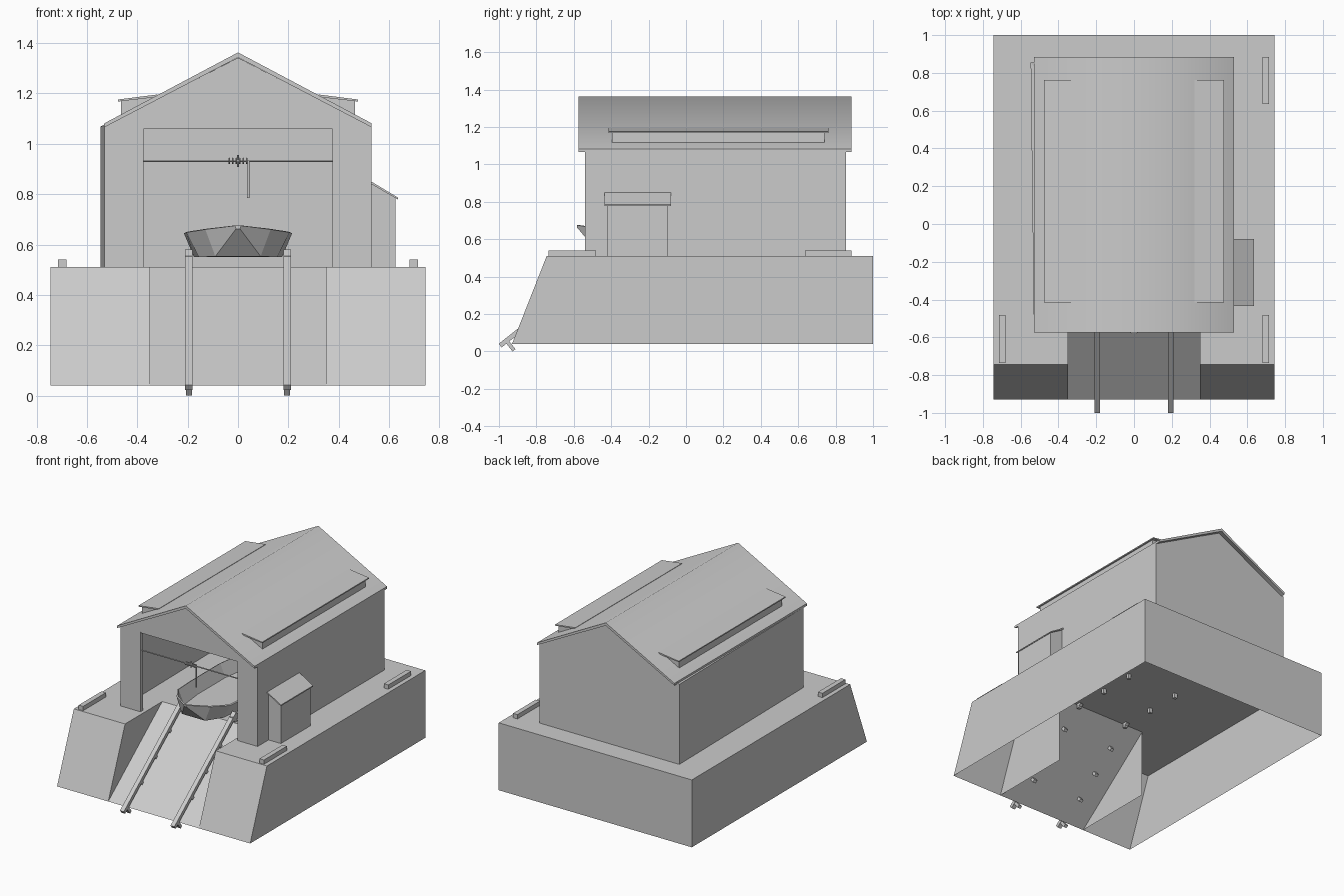
import bpy, bmesh
from math import radians, atan2, hypot, pi
from mathutils import Vector

if "Cube" in bpy.data.objects:
    bpy.data.objects.remove(bpy.data.objects["Cube"])


def mesh(name, polys, thick=0.0):
    """Shell from polygons given as point lists; shared points are welded."""
    bm = bmesh.new()
    for p in polys:
        bm.faces.new([bm.verts.new(v) for v in p])
    bmesh.ops.remove_doubles(bm, verts=bm.verts, dist=1e-4)
    bmesh.ops.recalc_face_normals(bm, faces=bm.faces)
    me = bpy.data.meshes.new(name)
    bm.to_mesh(me)
    bm.free()
    ob = bpy.data.objects.new(name, me)
    bpy.context.collection.objects.link(ob)
    if thick:
        m = ob.modifiers.new("thickness", 'SOLIDIFY')
        m.thickness = thick
        m.offset = -1
    return ob


def extrude(name, prof, y0, y1):
    """Closed (x, z) profile extruded along y."""
    a = [(x, y0, z) for x, z in prof]
    b = [(x, y1, z) for x, z in prof]
    n = len(prof)
    sides = [[a[i], a[(i + 1) % n], b[(i + 1) % n], b[i]] for i in range(n)]
    return mesh(name, [a[::-1], b] + sides)


def box(name, x0, x1, y0, y1, z0, z1):
    return extrude(name, [(x0, z0), (x1, z0), (x1, z1), (x0, z1)], y0, y1)


def rod(name, p, q, r, sides=12):
    p, q = Vector(p), Vector(q)
    bpy.ops.mesh.primitive_cylinder_add(vertices=sides, radius=r, depth=(q - p).length,
                                        location=(p + q) / 2)
    ob = bpy.context.object
    ob.rotation_euler = (q - p).to_track_quat('Z', 'Y').to_euler()
    ob.name = name
    bpy.ops.object.shade_smooth_by_angle(angle=radians(40))
    return ob


# Quay base: hollow shell, open below, notched by the slipway
X, C = 0.745, 0.35
LOW, TOP = 0.04, 0.51
YF, YT, YC, YB = -0.93, -0.745, -0.335, 1.0
polys = [
    [(-X, YT, TOP), (-C, YT, TOP), (-C, YC, TOP), (C, YC, TOP),
     (C, YT, TOP), (X, YT, TOP), (X, YB, TOP), (-X, YB, TOP)],
    [(-X, YB, LOW), (X, YB, LOW), (X, YB, TOP), (-X, YB, TOP)],
]
for s in (-1, 1):
    polys += [
        [(s*X, YF, LOW), (s*X, YB, LOW), (s*X, YB, TOP), (s*X, YT, TOP)],
        [(s*X, YF, LOW), (s*C, YF, LOW), (s*C, YT, TOP), (s*X, YT, TOP)],
        [(s*C, YF, LOW), (s*C, YC, LOW), (s*C, YC, TOP), (s*C, YT, TOP)],
    ]
mesh("quay_base", polys)
mesh("slipway_ramp", [[(-C, YF, LOW), (C, YF, LOW), (C, YC, TOP), (-C, YC, TOP)]])

# Rails and their chairs on the ramp and on the boathouse floor
ramp_len = hypot(YC - YF, TOP - LOW)
ramp_ang = atan2(TOP - LOW, YC - YF)
for side, x in (("left", -0.195), ("right", 0.195)):
    ramp_parts = [box("ramp_rail_" + side, -0.015, 0.015, -0.055, ramp_len + 0.055, 0.02, 0.045)]
    for i in range(5):
        s = -0.0126 + i * 0.197
        ramp_parts.append(box("ramp_rail_chair_" + side, -0.012, 0.012, s - 0.01, s + 0.01,
                              -0.033, 0.02))
    for ob in ramp_parts:
        ob.location = (x, YF, LOW)
        ob.rotation_euler.x = ramp_ang
    box("floor_rail_" + side, x - 0.015, x + 0.015, YC - 0.02, 0.72, TOP + 0.02, TOP + 0.045)
    for i in range(5):
        y = -0.32 + 0.25 * i
        box("floor_rail_chair_" + side, x - 0.012, x + 0.012, y - 0.01, y + 0.01,
            TOP - 0.033, TOP + 0.02)

# Boathouse walls with the wide front doorway (rear left corner slightly splayed)
W, BL, D, EAVE, RIDGE = 0.53, -0.547, 0.375, 1.068, 1.342
F, B = -0.54, 0.855
mesh("boathouse_walls", [
    [(-W, F, TOP), (-D, F, TOP), (-D, F, EAVE), (D, F, EAVE), (D, F, TOP), (W, F, TOP),
     (W, F, EAVE), (0, F, RIDGE), (-W, F, EAVE)],
    [(BL, B, TOP), (W, B, TOP), (W, B, EAVE), (0, B, RIDGE), (BL, B, EAVE)],
    [(-W, F, TOP), (BL, B, TOP), (BL, B, EAVE), (-W, F, EAVE)],
    [(W, F, TOP), (W, B, TOP), (W, B, EAVE), (W, F, EAVE)],
], 0.03)
box("door_header", -D, D, F + 0.005, F + 0.03, 1.058, 1.07)

# Gable roof
roof = extrude("gable_roof", [(-W, 1.066), (0, 1.343), (W, 1.066), (W, 1.082), (0, 1.363),
                              (-W, 1.082)], -0.575, 0.885)
bpy.context.view_layer.objects.active = roof
roof.select_set(True)
bpy.ops.object.shade_smooth_by_angle(angle=radians(60))
roof.select_set(False)

# Long low dormers on both slopes
for s, side in ((-1, "left"), (1, "right")):
    extrude("dormer_" + side, [(s*0.465, 1.10), (s*0.465, 1.172), (s*0.34, 1.185),
                               (s*0.34, 1.168)], -0.395, 0.74)
    extrude("dormer_roof_" + side, [(s*0.477, 1.168), (s*0.477, 1.176), (s*0.32, 1.196),
                                    (s*0.32, 1.186)], -0.415, 0.762)

# Lean-to on the right wall
extrude("lean_to", [(W, TOP), (0.625, TOP), (0.625, 0.786), (W, 0.842)], -0.42, -0.095)
extrude("lean_to_roof", [(W, 0.840), (0.635, 0.779), (0.635, 0.787), (W, 0.850)], -0.435, -0.08)

# Kerb blocks on the quay
for name, x, y0, y1 in (("kerb_front_left", -0.698, -0.735, -0.482),
                        ("kerb_front_right", 0.698, -0.735, -0.482),
                        ("kerb_back_right", 0.698, 0.635, 0.885)):
    box(name, x - 0.017, x + 0.017, y0, y1, TOP, 0.54)

# Boat: stations of (y, gunwale half width, gunwale z, bottom half width, bottom z)
stations = [(-0.582, 0.012, 0.675, 0.008, 0.662), (-0.49, 0.13, 0.660, 0.09, 0.553),
            (-0.38, 0.205, 0.648, 0.155, 0.55), (-0.2, 0.215, 0.645, 0.175, 0.55),
            (0.1, 0.215, 0.645, 0.175, 0.55), (0.3, 0.18, 0.648, 0.14, 0.555)]
rings = [[(-w, y, z), (-b, y, zb), (b, y, zb), (w, y, z)] for y, w, z, b, zb in stations]
hull = [[p[i], p[i + 1], q[i + 1], q[i]] for p, q in zip(rings, rings[1:]) for i in range(3)]
mesh("boat_hull", hull + [rings[0], rings[-1]], 0.01)

# Hoist across the doorway: shaft, wound drum and hanging cable
HY, HZ = -0.52, 0.932
rod("hoist_shaft", (-D, HY, HZ), (D, HY, HZ), 0.004)
for i in range(6):
    bpy.ops.mesh.primitive_torus_add(major_segments=16, minor_segments=6, major_radius=0.009,
                                     minor_radius=0.004, location=(-0.035 + i*0.014, HY, HZ),
                                     rotation=(0, pi / 2, 0))
    bpy.context.object.name = "hoist_coil"
rod("hoist_hub", (0, HY, HZ - 0.024), (0, HY, HZ + 0.024), 0.003)
rod("hoist_cable", (0.041, HY, 0.785), (0.041, HY, HZ), 0.005)
